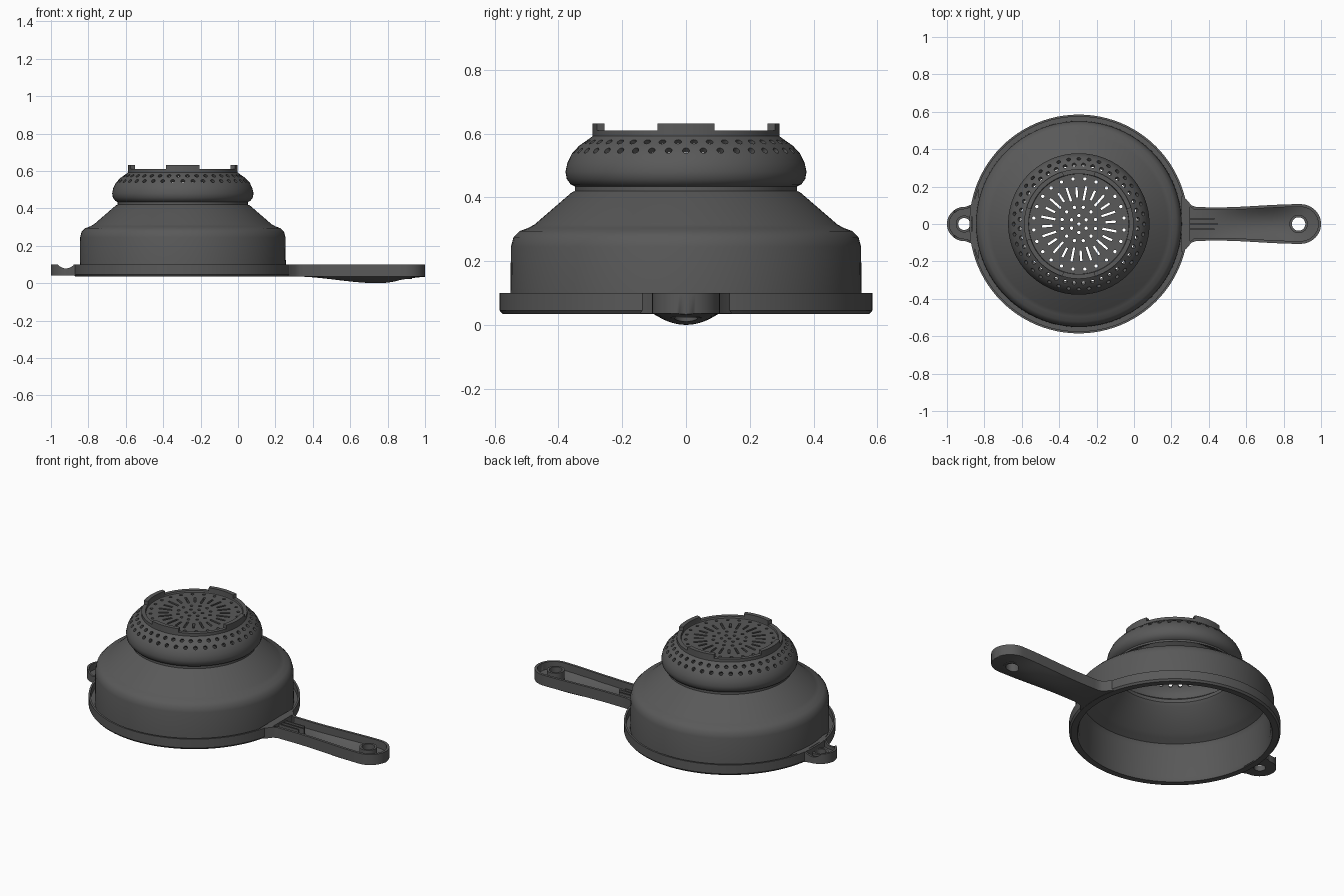
import bpy, bmesh, math
from mathutils import Matrix, Vector

cube = bpy.data.objects.get("Cube")
if cube:
    bpy.data.objects.remove(cube)

CX = -0.295            # bowl axis
TOP = 0.10             # height of rim, handle and ear edges
TAU = math.tau

plastic = bpy.data.materials.new("dark grey plastic")
plastic.use_nodes = True
plastic.diffuse_color = (0.1, 0.1, 0.1, 1)
plastic.node_tree.nodes["Principled BSDF"].inputs["Base Color"].default_value = (0.1, 0.1, 0.1, 1)


def make(name, bm):
    bmesh.ops.recalc_face_normals(bm, faces=bm.faces[:])
    mesh = bpy.data.meshes.new(name)
    bm.to_mesh(mesh)
    bm.free()
    mesh.materials.append(plastic)
    obj = bpy.data.objects.new(name, mesh)
    bpy.context.collection.objects.link(obj)
    return obj


def activate(obj):
    bpy.ops.object.select_all(action='DESELECT')
    obj.select_set(True)
    bpy.context.view_layer.objects.active = obj


def cut(obj, cutter):
    mod = obj.modifiers.new("cut", 'BOOLEAN')
    mod.operation, mod.solver, mod.object = 'DIFFERENCE', 'EXACT', cutter
    activate(obj)
    bpy.ops.object.modifier_apply(modifier=mod.name)
    bpy.data.objects.remove(cutter)


def smooth(obj):
    activate(obj)
    bpy.ops.object.shade_smooth_by_angle(angle=math.radians(32))


def revolve(name, profile, steps=96, angle=TAU, start=0.0):
    """Turn a closed (radius, height) outline around the bowl axis."""
    bm = bmesh.new()
    rot = Matrix.Rotation(start, 3, 'Z')
    verts = [bm.verts.new(rot @ Vector((r, 0, z))) for r, z in profile]
    edges = [bm.edges.new((a, b)) for a, b in zip(verts, verts[1:] + verts[:1])]
    full = angle == TAU
    if not full:
        bm.faces.new(verts)
    geom = bmesh.ops.spin(bm, geom=verts + edges, axis=(0, 0, 1), cent=(0, 0, 0),
                          angle=angle, steps=steps, use_merge=full)
    if not full:
        bm.faces.new([g for g in geom["geom_last"] if isinstance(g, bmesh.types.BMVert)])
    bmesh.ops.remove_doubles(bm, verts=bm.verts[:], dist=1e-5)
    bmesh.ops.translate(bm, verts=bm.verts[:], vec=(CX, 0, 0))
    return make(name, bm)


def add_pin(bm, matrix, radius, depth, sides=12):
    bmesh.ops.create_cone(bm, cap_ends=True, segments=sides, radius1=radius,
                          radius2=radius, depth=depth, matrix=matrix)


def pin(name, x, radius, low, high):
    bm = bmesh.new()
    add_pin(bm, Matrix.Translation((x, 0, (low + high) / 2)), radius, high - low, 32)
    return make(name, bm)


def blend(points, x):
    """Smoothly interpolate a short list of (x, value) points."""
    for (x0, v0), (x1, v1) in zip(points, points[1:]):
        if x <= x1:
            t = max(0, (x - x0) / (x1 - x0))
            return v0 + (v1 - v0) * t * t * (3 - 2 * t)
    return points[-1][1]


def loft(name, xs, width, edge, belly, top):
    """Join cross-sections along x, each flat on top and crowned below."""
    bm = bmesh.new()
    rings = []
    for x in xs:
        w, e, b = width(x), edge, belly(x)
        ring = [bm.verts.new((x, -w, top)), bm.verts.new((x, w, top))]
        for i in range(13):
            u = 1 - i / 6
            ring.append(bm.verts.new((x, w * u, b + (e - b) * u * u)))
        rings.append(ring)
    for a, b in zip(rings, rings[1:]):
        for i in range(len(a)):
            j = (i + 1) % len(a)
            bm.faces.new((a[i], a[j], b[j], b[i]))
    bm.faces.new(rings[0])
    bm.faces.new(rings[-1][::-1])
    return make(name, bm)


def stations(start, bend, tip):
    """Even steps along the grip, then finer steps round the tip."""
    body = [start + (bend - start) * i / 24 for i in range(24)]
    return body + [bend + (tip - bend) * math.sin(i * math.pi / 32) for i in range(16)] + [tip - 0.0002]


# Bowl: stepped hollow shell with grooved rim and recessed sieve plate
outer = [(0, .60), (.267, .60), (.270, .61), (.293, .61), (.293, .592), (.305, .583),
         (.335, .562), (.358, .537), (.372, .508), (.378, .48), (.374, .458), (.362, .441),
         (.348, .434), (.348, .42), (.358, .416), (.475, .315), (.495, .304), (.522, .294),
         (.541, .275), (.549, .245), (.551, .06), (.574, .06), (.574, TOP), (.585, TOP),
         (.585, .046), (.576, .035)]
inner = [(.540, .035), (.531, .06), (.529, .24), (.518, .265), (.485, .284), (.462, .298),
         (.342, .402), (.330, .42), (.332, .442), (.352, .458), (.357, .48), (.351, .505),
         (.336, .532), (.310, .560), (.285, .578), (0, .58)]
bowl = revolve("bowl", outer + inner)

# Drain holes and radial slots
bm = bmesh.new()
for count, ring in ((1, 0), (6, .045), (12, .092), (24, .243)):
    for i in range(count):
        a = TAU * (i + .5) / count
        add_pin(bm, Matrix.Translation((CX + ring * math.cos(a), ring * math.sin(a), .59)), .009, .08)
for i in range(24):
    low, high = (.128, .205) if i % 2 else (.142, .198)
    turn = Matrix.Translation((CX, 0, .59)) @ Matrix.Rotation(TAU * (i + .25) / 24, 4, 'Z')
    bmesh.ops.create_cube(bm, size=1, matrix=turn @ Matrix.Translation(((low + high) / 2, 0, 0))
                          @ Matrix.Diagonal((high - low, .012, .08, 1)))
for row, (ring, z) in enumerate(((.343, .541), (.312, .569))):
    for i in range(40):
        spin = Matrix.Rotation(TAU * (i + row / 2) / 40, 4, 'Z')
        add_pin(bm, Matrix.Translation((CX, 0, 0)) @ spin @ Matrix.Translation((ring, 0, z))
                @ Matrix.Rotation(math.radians(45), 4, 'Y'), .011, .07)
cut(bowl, make("drain_cutter", bm))
smooth(bowl)

# Four raised tabs around the sieve plate
tab = [(.268, .595), (.293, .595), (.293, .632), (.268, .632)]
for i, side in enumerate(("left", "back", "right", "front")):
    smooth(revolve("tab_" + side, tab, 10, .62, i * math.pi / 2 - .31))


# Handle: shallow tray with a crowned underside
def handle_width(x, inset=0.0):
    flare = [(.255, .150), (.325, .090), (.45, .089), (.88, .106)]
    if x <= .89:
        return blend(flare, x) - inset
    r = .11 - inset
    return (.106 - inset) * math.sqrt(max(0, 1 - ((x - .89) / r) ** 2))


def belly(x):
    return blend([(.3, .036), (.75, 0), (1, .033)], x)


handle = loft("handle", stations(.255, .89, 1.0), handle_width, .036, belly, TOP)
tray = loft("handle_cutter", stations(.30, .89, .985), lambda x: handle_width(x, .015),
            .055, lambda x: belly(x) + .02, .13)
cut(handle, tray)
cut(handle, pin("hole_cutter", .88, .036, -.05, .2))
smooth(handle)

# Raised collars around the hanging holes
for name, x, radius, low, high in (("handle_collar", .88, .036, .022, TOP - .004),
                                   ("ear_collar", -.908, .032, .045, .075)):
    collar = pin(name, x, radius + .013, low, high)
    cut(collar, pin("hole_cutter", x, radius, -.05, .2))
    smooth(collar)

# Stiffening ribs at the handle root
for name, y, end in (("rib_front", -.028, .43), ("rib_middle", 0, .45), ("rib_back", .028, .43)):
    bm = bmesh.new()
    bmesh.ops.create_cube(bm, size=1, matrix=Matrix.Translation(((.285 + end) / 2, y, .065))
                          @ Matrix.Diagonal((end - .285, .008, .05, 1)))
    make(name, bm)


# Ear: small hooked tray opposite the handle
def ear_width(x, inset=0.0):
    if x >= -.905:
        return blend([(-.905, .092), (-.87, .102), (-.825, .19)], x) - inset
    return (.092 - inset) * math.sqrt(max(0, 1 - ((x + .905) / (.095 - inset)) ** 2))


ear = loft("ear", stations(-.83, -.905, -1.0), ear_width, .04, lambda x: .04, TOP)
cut(ear, loft("ear_cutter", stations(-.865, -.905, -.987), lambda x: ear_width(x, .013),
              .06, lambda x: .06, .13))
cut(ear, pin("hole_cutter", -.908, .032, -.05, .2))

# Scooped dip across the ear's side walls
bm = bmesh.new()
add_pin(bm, Matrix.Translation((-.92, 0, .134)) @ Matrix.Rotation(math.pi / 2, 4, 'X'), .055, .4, 32)
cut(ear, make("dip_cutter", bm))
smooth(ear)
